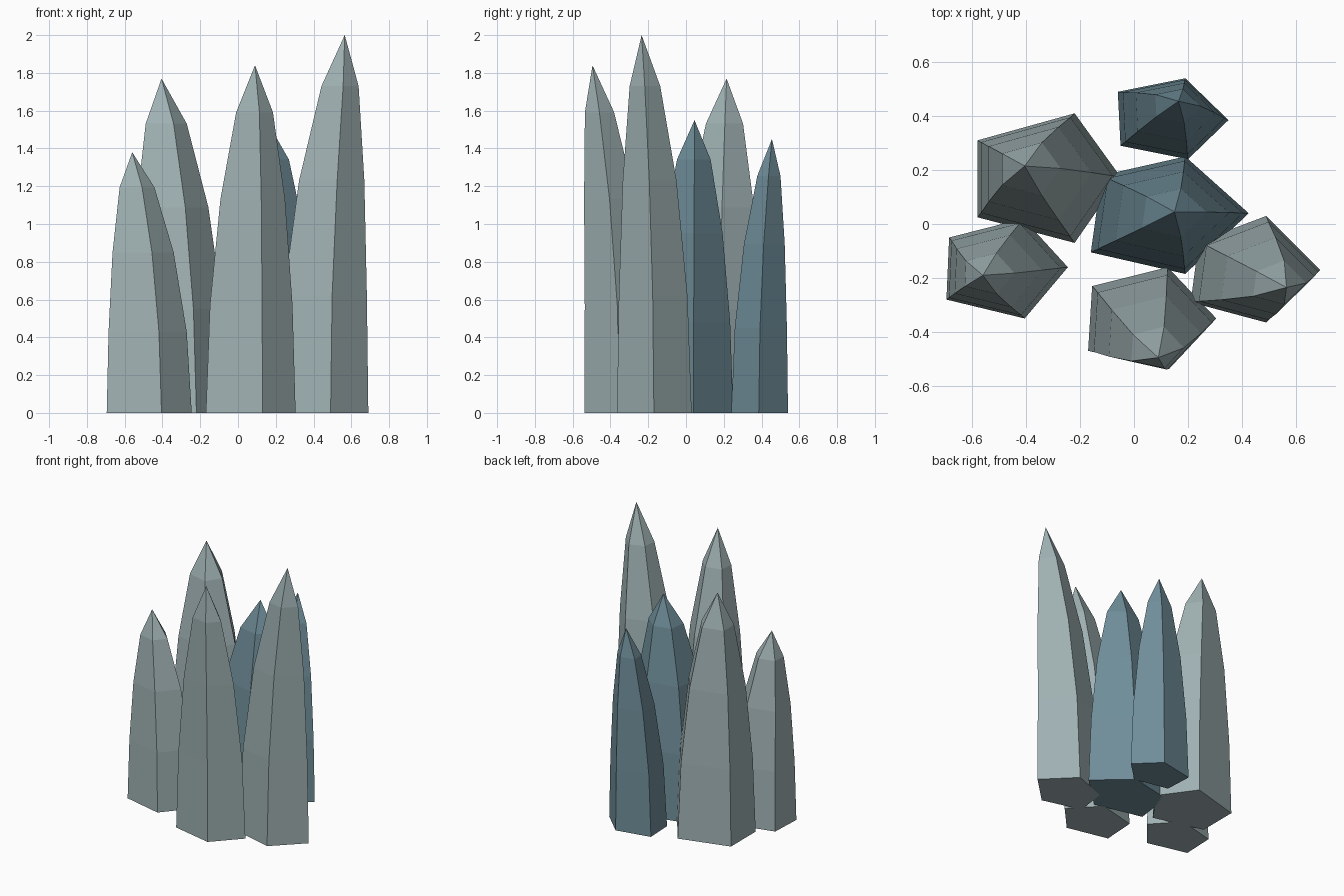
import bpy
import bmesh
from mathutils import Vector

cube = bpy.data.objects.get("Cube")
if cube:
    bpy.data.objects.remove(cube, do_unlink=True)


def make_material(name, colour):
    mat = bpy.data.materials.new(name)
    mat.use_nodes = True
    mat.diffuse_color = colour
    mat.node_tree.nodes["Principled BSDF"].inputs["Base Color"].default_value = colour
    return mat


pale = make_material("pale grey stone", (0.35, 0.44, 0.45, 1))
blue = make_material("slate blue stone", (0.16, 0.27, 0.32, 1))

# Height fraction and girth of each ring, shared by all the crystals
RINGS = [(0, 1), (0.31, 0.92), (0.615, 0.72), (0.865, 0.41)]


def crystal(name, mat, base, tip):
    """Five-sided shard that narrows and leans from its base outline to its tip."""
    bm = bmesh.new()
    tip = Vector(tip)
    outline = [Vector((x, y, 0)) for x, y in base]
    centre = sum(outline, Vector()) / len(outline)
    lean = Vector((tip.x, tip.y, 0)) - centre
    rings = []
    for t, girth in RINGS:
        middle = centre + lean * t * t + Vector((0, 0, tip.z * t))
        rings.append([bm.verts.new(middle + (p - centre) * girth) for p in outline])
    apex = bm.verts.new(tip)
    n = len(outline)
    bm.faces.new(rings[0])
    for i in range(n):
        j = (i + 1) % n
        for low, high in zip(rings, rings[1:]):
            bm.faces.new((low[i], low[j], high[j], high[i]))
        bm.faces.new((rings[-1][i], rings[-1][j], apex))
    bmesh.ops.recalc_face_normals(bm, faces=bm.faces)
    mesh = bpy.data.meshes.new(name)
    bm.to_mesh(mesh)
    bm.free()
    mesh.materials.append(mat)
    bpy.context.collection.objects.link(bpy.data.objects.new(name, mesh))


# Pale crystals around the front and left
crystal("crystal_right_back", pale,
        [(-.58, .31), (-.22, .41), (-.05, .175), (-.22, -.07), (-.58, .025)], (-.405, .215, 1.77))
crystal("crystal_right_front", pale,
        [(-.685, -.05), (-.41, .02), (-.245, -.16), (-.405, -.35), (-.695, -.28)], (-.56, -.19, 1.38))
crystal("crystal_front", pale,
        [(-.155, -.23), (.125, -.16), (.305, -.35), (.13, -.537), (-.17, -.47)], (.09, -.495, 1.84))
crystal("crystal_left", pale,
        [(.24, -.065), (.49, .03), (.69, -.17), (.49, -.365), (.21, -.29)], (.565, -.235, 2))

# Blue crystals at the centre and back
crystal("crystal_centre", blue,
        [(-.12, .18), (.19, .25), (.425, .04), (.19, -.185), (-.16, -.105)], (.15, .045, 1.55))
crystal("crystal_back", blue,
        [(-.06, .49), (.19, .54), (.35, .385), (.2, .24), (-.05, .29)], (.165, .455, 1.45))
